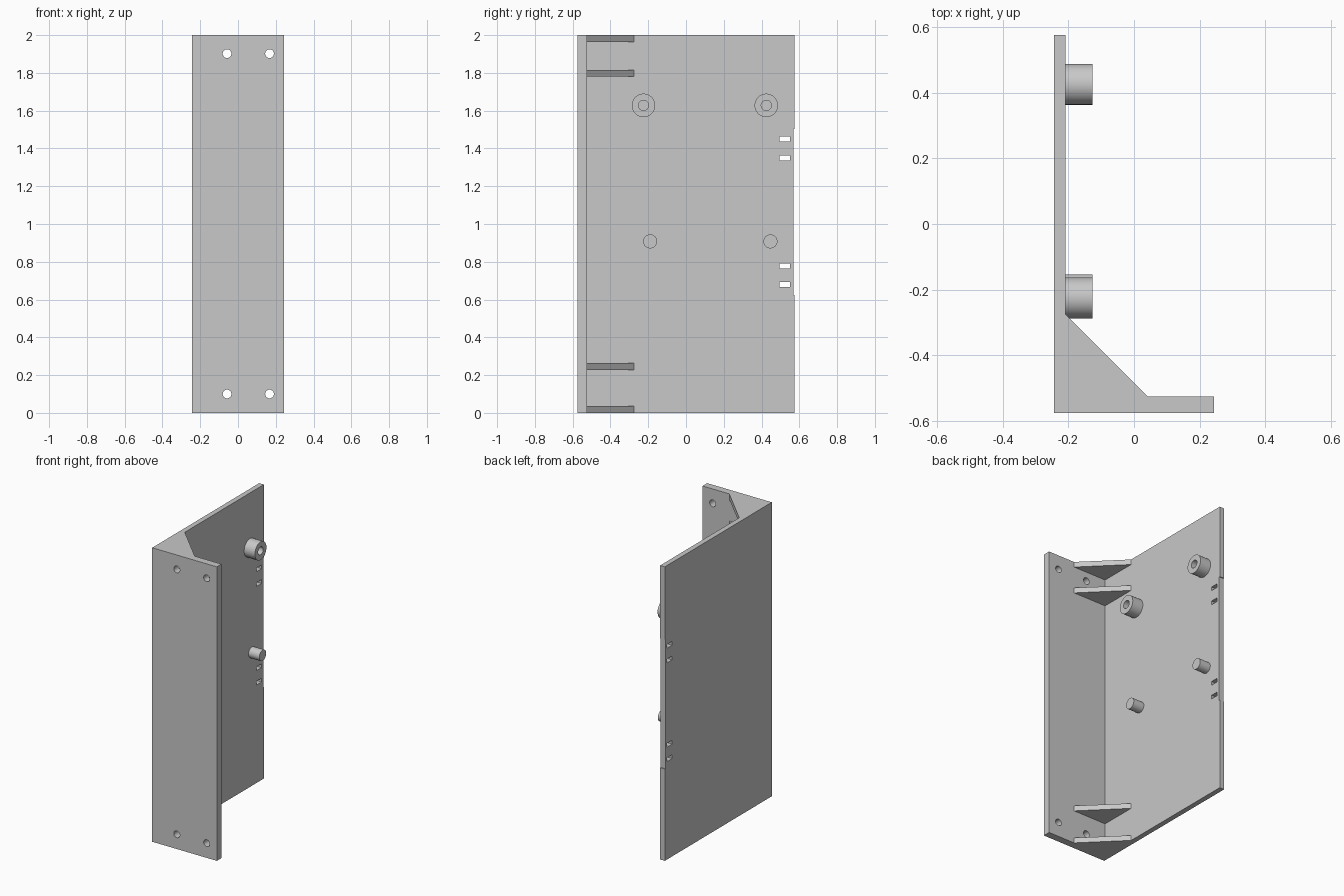
import bpy
import bmesh
import math
from mathutils import Matrix, Vector

if "Cube" in bpy.data.objects:
    bpy.data.objects.remove(bpy.data.objects["Cube"], do_unlink=True)

# Single plain grey
grey = bpy.data.materials.new("plain_grey")
grey.use_nodes = True
colour = (0.58, 0.58, 0.58, 1)
grey.diffuse_color = colour
grey.node_tree.nodes["Principled BSDF"].inputs["Base Color"].default_value = colour

# Main dimensions
LEFT, RIGHT, FACE = -0.243, 0.243, -0.208
FRONT, BACK, INNER = -0.575, 0.575, -0.525
HEIGHT, POST_END, REACH = 2.0, -0.127, 0.25


def finish(name, bm):
    bmesh.ops.recalc_face_normals(bm, faces=bm.faces)
    mesh = bpy.data.meshes.new(name)
    bm.to_mesh(mesh)
    bm.free()
    mesh.materials.append(grey)
    obj = bpy.data.objects.new(name, mesh)
    bpy.context.collection.objects.link(obj)
    return obj


def prism(name, outline, z0, z1):
    """Extrude an xy outline from z0 to z1."""
    bm = bmesh.new()
    face = bm.faces.new([bm.verts.new((x, y, z0)) for x, y in outline])
    top = bmesh.ops.extrude_face_region(bm, geom=[face])["geom"]
    verts = [v for v in top if isinstance(v, bmesh.types.BMVert)]
    bmesh.ops.translate(bm, verts=verts, vec=(0, 0, z1 - z0))
    return finish(name, bm)


def box(name, x0, x1, y0, y1, z0, z1):
    return prism(name, [(x0, y0), (x1, y0), (x1, y1), (x0, y1)], z0, z1)


def cylinder(name, centre, radius, length, axis):
    bm = bmesh.new()
    turn = Matrix.Rotation(math.pi / 2, 4, "Y" if axis == "x" else "X")
    bmesh.ops.create_cone(bm, cap_ends=True, segments=48, radius1=radius,
                          radius2=radius, depth=length,
                          matrix=Matrix.Translation(Vector(centre)) @ turn)
    return finish(name, bm)


def cut(obj, cutters):
    """Subtract each cutter, then discard it."""
    bpy.context.view_layer.objects.active = obj
    for cutter in cutters:
        mod = obj.modifiers.new("cut", "BOOLEAN")
        mod.operation, mod.solver, mod.object = "DIFFERENCE", "EXACT", cutter
        bpy.ops.object.modifier_apply(modifier=mod.name)
        bpy.data.objects.remove(cutter, do_unlink=True)


def smooth(obj):
    bpy.ops.object.select_all(action="DESELECT")
    obj.select_set(True)
    bpy.context.view_layer.objects.active = obj
    bpy.ops.object.shade_smooth_by_angle(angle=math.radians(30))


# L-shaped bracket: side plate and front flange
bracket = prism("bracket", [(LEFT, FRONT), (RIGHT, FRONT), (RIGHT, INNER),
                            (FACE, INNER), (FACE, BACK), (LEFT, BACK)], 0, HEIGHT)

# Screw holes, tie slots and shallow rear-edge recess
cutters = [cylinder("screw_hole", (x, (FRONT + INNER) / 2, z), 0.023, 0.2, "y")
           for x in (-0.058, 0.167) for z in (0.1, 1.902)]
cutters += [box("tie_slot", LEFT - 0.1, FACE + 0.1, 0.496, 0.55, z - 0.013, z + 0.013)
            for z in (0.679, 0.777, 1.35, 1.45)]
cutters.append(box("edge_recess", LEFT - 0.1, FACE + 0.1, BACK - 0.006, BACK + 0.1,
                   0.624, 1.503))
cut(bracket, cutters)
smooth(bracket)

# Triangular corner gussets
for i, z in enumerate((0, 0.228, 1.78, HEIGHT - 0.036)):
    prism(f"gusset_{i + 1}", [(FACE, INNER), (FACE + REACH, INNER),
                              (FACE, INNER + REACH)], z, z + 0.036)

# Wide hollow posts above, slim solid pegs below
length = POST_END - FACE
middle = (POST_END + FACE) / 2
for side, y in (("front", -0.225), ("rear", 0.425)):
    post = cylinder(f"{side}_post", (middle, y, 1.628), 0.062, length, "x")
    bore = cylinder("bore", (middle + 0.002, y, 1.628), 0.027, length, "x")
    cut(post, [bore])
    smooth(post)
for side, y in (("front", -0.19), ("rear", 0.447)):
    smooth(cylinder(f"{side}_peg", (middle, y, 0.908), 0.037, length, "x"))
